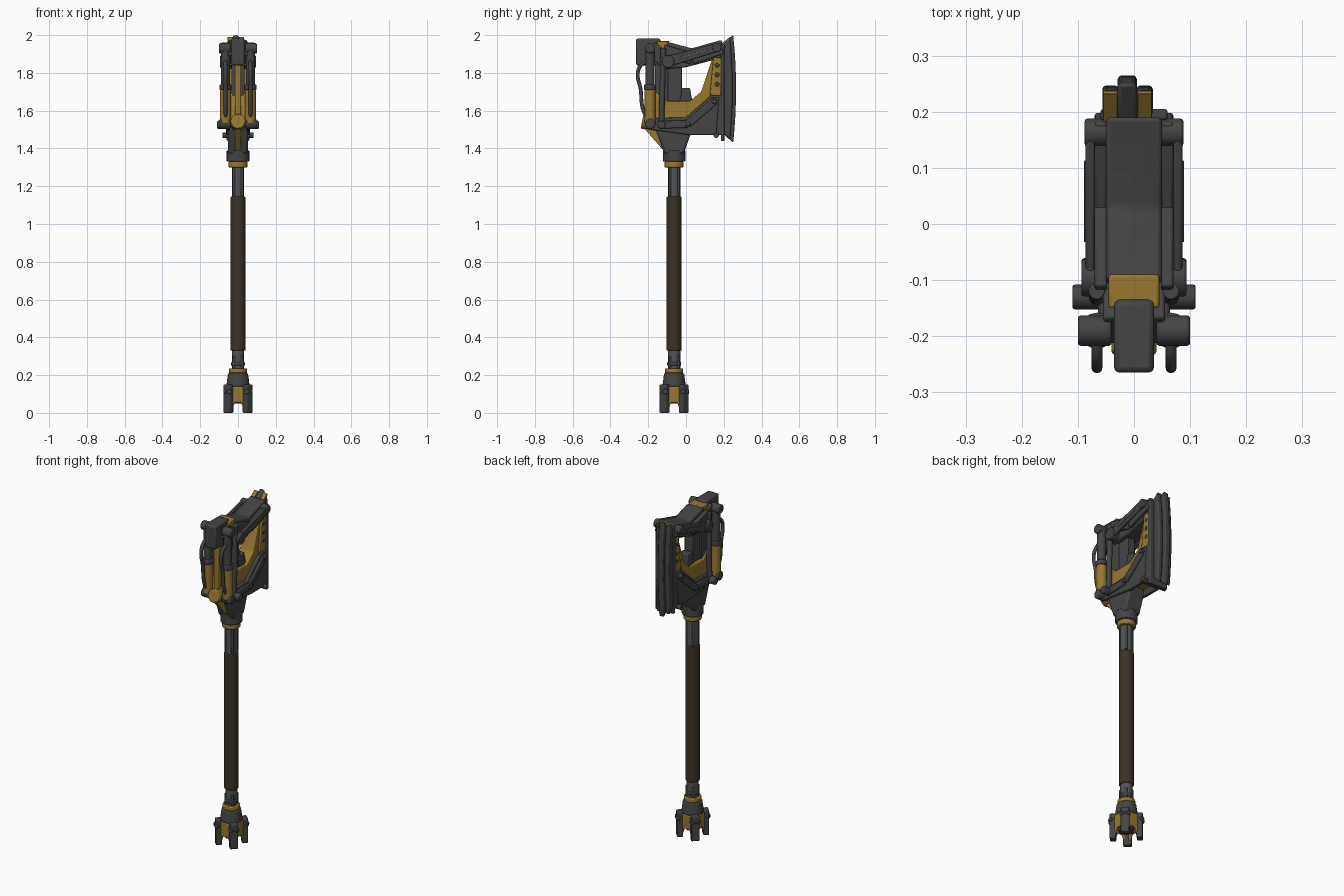
import bpy, bmesh, math
from mathutils import Vector, Matrix

cube = bpy.data.objects.get("Cube")
if cube:
    bpy.data.objects.remove(cube, do_unlink=True)


def material(name, red, green, blue):
    mat = bpy.data.materials.new(name)
    mat.use_nodes = True
    colour = (red, green, blue, 1)
    mat.diffuse_color = colour
    mat.node_tree.nodes["Principled BSDF"].inputs["Base Color"].default_value = colour
    return mat


dark = material("dark_steel", 0.058, 0.058, 0.06)
grey = material("grey_steel", 0.085, 0.087, 0.09)
yellow = material("worn_yellow", 0.32, 0.185, 0.03)
brown = material("brown_grip", 0.045, 0.032, 0.02)
parts = []


def finish(bm, name, mat, bevel):
    bmesh.ops.recalc_face_normals(bm, faces=bm.faces)
    mesh = bpy.data.meshes.new(name)
    bm.to_mesh(mesh)
    bm.free()
    mesh.materials.append(mat)
    part = bpy.data.objects.new(name, mesh)
    bpy.context.collection.objects.link(part)
    mod = part.modifiers.new("edge_bevel", "BEVEL")
    mod.width = bevel
    mod.segments = 2
    mod.limit_method = "ANGLE"
    parts.append(part)


def slab(name, outline, thick, mat, x=0, bevel=0.005, matrix=Matrix()):
    """Side outline of (y, z) points, given a thickness centred on x."""
    bm = bmesh.new()
    face = bm.faces.new([bm.verts.new((x - thick / 2, y, z)) for y, z in outline])
    grown = bmesh.ops.extrude_face_region(bm, geom=[face])["geom"]
    verts = [v for v in grown if isinstance(v, bmesh.types.BMVert)]
    bmesh.ops.translate(bm, vec=(thick, 0, 0), verts=verts)
    bm.transform(matrix)
    finish(bm, name, mat, bevel)


def beam(name, start, end, width, thick, mat, x=0, taper=1, **options):
    """Straight bar between two (y, z) points, its width scaled at the end."""
    start, end = Vector(start), Vector(end)
    across = (end - start).orthogonal().normalized() * width / 2
    outline = [start - across, start + across, end + across * taper, end - across * taper]
    slab(name, outline, thick, mat, x, **options)


def rod(name, start, end, radius, mat, sides=16, taper=1):
    start, end = Vector(start), Vector(end)
    along = end - start
    bm = bmesh.new()
    bmesh.ops.create_cone(bm, cap_ends=True, segments=sides, radius1=radius,
                          radius2=radius * taper, depth=along.length)
    turn = Vector((0, 0, 1)).rotation_difference(along).to_matrix().to_4x4()
    bm.transform(Matrix.Translation((start + end) / 2) @ turn)
    finish(bm, name, mat, bevel=min(radius / 5, 0.005))


def pin(name, place, inner, outer, radius):
    rod(name, (inner, *place), (outer, *place), radius, dark)


def hose(name, points, radius, mat):
    curve = bpy.data.curves.new(name, "CURVE")
    curve.dimensions = "3D"
    curve.bevel_depth = radius
    curve.use_fill_caps = True
    spline = curve.splines.new("NURBS")
    spline.points.add(len(points) - 1)
    for point, place in zip(spline.points, points):
        point.co = (*place, 1)
    spline.use_endpoint_u = True
    curve.materials.append(mat)
    bpy.context.collection.objects.link(bpy.data.objects.new(name, curve))


# Shaft, grip, pommel and collar, stacked along one axis
axis = -0.063
for name, bottom, top, radius, mat, taper in (
        ("pommel_core", 0.05, 0.16, 0.042, dark, 1),
        ("pommel_cap", 0.14, 0.21, 0.062, dark, 0.85),
        ("pommel_ring", 0.21, 0.236, 0.048, yellow, 1),
        ("lower_collar", 0.25, 0.27, 0.037, dark, 1),
        ("shaft_core", 0.2, 1.35, 0.033, grey, 1),
        ("grip", 0.33, 1.145, 0.04, brown, 1),
        ("shaft_collar", 1.3, 1.33, 0.051, yellow, 1),
        ("socket_ring", 1.33, 1.39, 0.06, dark, 1)):
    rod(name, (0, axis, bottom), (0, axis, top), radius, mat, sides=24, taper=taper)

# Four-sided details of shaft and pommel
jaw = [(-0.045, 0.14), (-0.045, 0.03), (-0.03, 0.02), (-0.016, 0.055)]
jaw += [(-y, z) for y, z in reversed(jaw)]
for quarter in range(4):
    spin = Matrix.Rotation(quarter * math.pi / 2, 4, "Z")
    face = Matrix.Translation((0, axis, 0)) @ spin
    corner = face @ Matrix.Rotation(math.pi / 4, 4, "Z")
    for name, bottom, top in (("upper_rib", 1.15, 1.3), ("lower_rib", 0.23, 0.3)):
        rod(name, corner @ Vector((0.03, 0, bottom)), corner @ Vector((0.03, 0, top)),
            radius=0.009, mat=dark, sides=8)
    slab("pommel_jaw", jaw, thick=0.015, mat=yellow, x=0.052, matrix=face)
    beam("pommel_prong", (0, 0), (0, 0.15), width=0.046, thick=0.033, mat=dark,
         x=0.072, matrix=corner)
    for side in (-1, 1):
        bolt = Vector((0.055, side * 0.047, 0.113))
        rod("pommel_bolt", face @ bolt, face @ (bolt + Vector((0.023, 0, 0))),
            radius=0.014, mat=dark, sides=10)

# Named joints of the head, as (y, z)
front_foot = Vector((-0.19, 1.53))
front_top = Vector((-0.19, 1.93))
strut_foot = Vector((-0.13, 1.525))
link_front = Vector((-0.095, 1.86))
link_back = Vector((0.163, 1.935))
arm_middle = Vector((0.01, 1.53))
arm_back = Vector((0.15, 1.65))
heel = Vector((0.16, 1.47))
shaft_top = Vector((axis, 1.37))

# Socket and front boss
beam("socket", shaft_top, (axis, 1.51), width=0.1, thick=0.104, mat=dark, taper=2,
     bevel=0.012)
beam("front_wedge", shaft_top, front_foot, width=0.06, thick=0.032, mat=yellow, taper=1.3)
beam("back_wedge", shaft_top, arm_middle, width=0.05, thick=0.06, mat=yellow)
rod("front_boss", (0, -0.232, 1.545), (0, *strut_foot), radius=0.04, mat=yellow)

# Body, spine and inner posts
slab("body", [(-0.2, 1.52), (-0.16, 1.7), (-0.1, 1.65), (0.02, 1.65), (0.08, 1.7),
              (0.14, 1.88), (0.19, 1.88), (0.19, 1.5)], thick=0.09, mat=yellow)
beam("front_spine", front_foot, front_top, width=0.04, thick=0.032, mat=yellow)
beam("inner_post", strut_foot, (-0.13, 1.86), width=0.07, thick=0.068, mat=dark)
beam("inner_housing", (-0.06, 1.64), (-0.06, 1.84), width=0.08, thick=0.05, mat=dark)
beam("inner_brace", (0, 1.64), (0, 1.72), width=0.07, thick=0.06, mat=dark, taper=0.6)

# Hammer block and top beam
beam("hammer_block", (-0.2, 1.84), (-0.2, 1.982), width=0.13, thick=0.072, mat=dark,
     bevel=0.01)
beam("block_collar", (-0.12, 1.84), (-0.12, 1.97), width=0.06, thick=0.09, mat=yellow)
beam("block_seat", front_top, link_front, width=0.08, thick=0.11, mat=dark)
slab("top_beam", [(-0.12, 1.82), (-0.1, 1.965), (0.03, 1.93), (0.19, 1.975),
                  (0.19, 1.88), (0, 1.83)], thick=0.1, mat=dark, bevel=0.008)


# Blade stack: bowed cutting edge with flared corners
def blade(name, x, thick, reach, height):
    middle, bow = 1.715, 0.015
    steps = [step / 4 for step in range(-4, 5)]
    edge = [(reach - bow * t * t, middle + height * t) for t in steps]
    root = [(0.17, middle + height * 0.8), (0.17, middle - height * 0.75)]
    slab(name, edge + root, thick, dark, x, bevel=0.007)


blade("blade_edge", x=-0.012, thick=0.034, reach=0.265, height=0.285)
for x in (-0.042, 0.019):
    blade("blade_cheek", x, thick=0.029, reach=0.247, height=0.27)
    beam("blade_tip_cap", (0.172, 1.935), (0.235, 1.987), width=0.009, thick=0.025,
         mat=yellow, x=x, bevel=0.001)
beam("blade_backing", heel, (0.16, 1.68), width=0.07, thick=0.12, mat=dark)
beam("blade_spine", (0.195, 1.44), (0.195, 1.95), width=0.02, thick=0.12, mat=dark)

# Paired parts on both sides of the head
for side in (-1, 1):
    plane = side * 0.066
    inner = side * 0.04
    # lower arm with raised rails
    slab("lower_arm", [front_foot + Vector((0, 0.03)), (0, 1.565), (0.12, 1.67), (0.175, 1.67),
                       heel, (0.03, 1.47), front_foot - Vector((0, 0.03))],
         thick=0.022, mat=dark, x=side * 0.053)
    beam("arm_front_rail", strut_foot, arm_middle, width=0.04, thick=0.014, mat=dark,
         x=side * 0.069)
    beam("arm_back_rail", arm_middle, arm_back, width=0.04, thick=0.014, mat=dark,
         x=side * 0.069)
    beam("top_front_rail", (-0.12, 1.92), (0.03, 1.875), width=0.06, thick=0.022,
         mat=dark, x=side * 0.059)
    beam("top_back_rail", (0.03, 1.875), (0.19, 1.93), width=0.06, thick=0.022,
         mat=dark, x=side * 0.059)
    # swinging link with slot and pins
    beam("link", link_front, link_back, width=0.055, thick=0.016, mat=dark,
         x=side * 0.078, taper=0.8)
    beam("link_slot", link_front.lerp(link_back, 0.25), link_front.lerp(link_back, 0.8),
         width=0.013, thick=0.006, mat=grey, x=side * 0.086, bevel=0.001)
    pin("link_front_pin", link_front, inner, side * 0.094, radius=0.034)
    pin("link_back_pin", link_back, inner, side * 0.088, radius=0.025)
    # upright piston and slim strut
    bottom, top = Vector((plane, *front_foot)), Vector((plane, *front_top))
    rod("piston_rod", bottom, top, radius=0.024, mat=dark)
    rod("piston_sleeve", bottom, bottom.lerp(top, 0.45), radius=0.029, mat=yellow)
    rod("piston_band", bottom.lerp(top, 0.45), bottom.lerp(top, 0.52), radius=0.032, mat=dark)
    rod("strut", (plane, *strut_foot), (plane, -0.12, 1.93), radius=0.015, mat=dark)
    pin("piston_top_pin", front_top, inner, side * 0.1, radius=0.027)
    pin("piston_foot_pin", front_foot, inner, side * 0.097, radius=0.027)
    pin("strut_foot_pin", strut_foot, inner, side * 0.11, radius=0.022)
    # front hose, bowed outward
    bends = ((-0.2, 1.86), (-0.25, 1.85), (-0.265, 1.77), (-0.23, 1.72), (-0.24, 1.6),
             (-0.2, 1.56))
    hose("front_hose", [(plane, *bend) for bend in bends], radius=0.01, mat=dark)
    # arm bolts and perforated riser plate
    for place in (arm_middle, arm_back, heel):
        pin("arm_bolt", place, inner, side * 0.083, radius=0.014)
    beam("riser_plate", (0.155, 1.68), (0.168, 1.88), width=0.06, thick=0.014, mat=yellow,
         x=side * 0.049, taper=0.75)
    for hole in range(3):
        pin("riser_hole", (0.165, 1.74 + hole / 20), inner, side * 0.058, radius=0.012)

# Smooth shading that keeps sharp edges
bpy.ops.object.select_all(action="DESELECT")
for part in parts:
    part.select_set(True)
bpy.context.view_layer.objects.active = parts[0]
bpy.ops.object.shade_smooth_by_angle(angle=math.radians(35))
